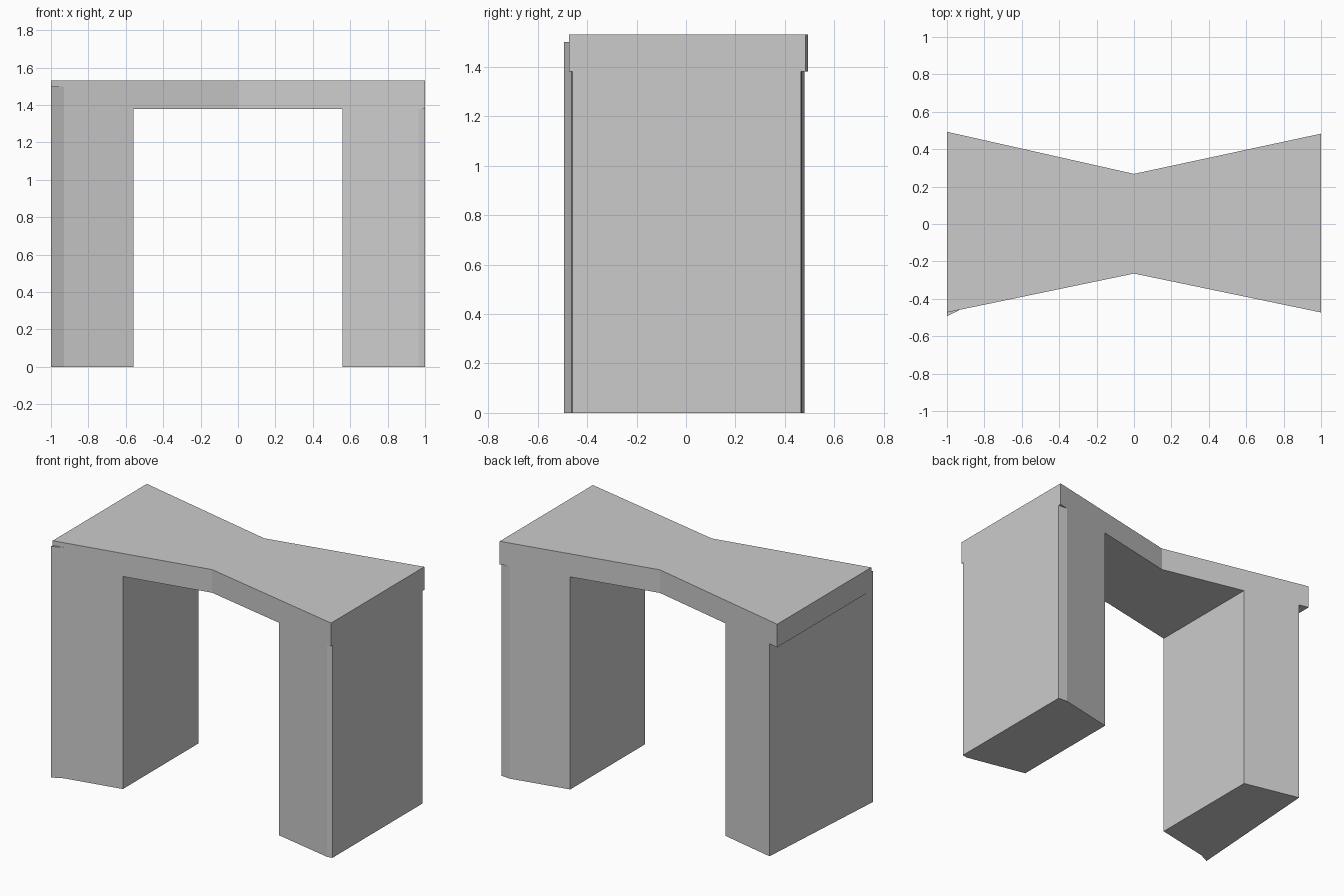
import bpy
import bmesh

cube = bpy.data.objects.get("Cube")
if cube:
    bpy.data.objects.remove(cube, do_unlink=True)

# Single plain grey
grey = bpy.data.materials.new("plain_grey")
grey.use_nodes = True
colour = (0.6, 0.6, 0.6, 1.0)
grey.diffuse_color = colour
grey.node_tree.nodes["Principled BSDF"].inputs["Base Color"].default_value = colour

BACK_WAIST, FRONT_WAIST = 0.268, -0.265
TOP, SLAB_BASE, LEG_TOP = 1.53, 1.38, 1.5


def back(x):
    """Back edge of the bow-tie slab."""
    return BACK_WAIST + abs(x) * (0.225 if x < 0 else 0.215)


def front(x):
    """Front edge of the bow-tie slab."""
    return FRONT_WAIST - abs(x) * 0.208


def prism(name, outline, z0, z1):
    """Extrude a counter-clockwise outline from z0 to z1."""
    bm = bmesh.new()
    base = bm.faces.new([bm.verts.new((x, y, z0)) for x, y in outline])
    top = bmesh.ops.extrude_face_region(bm, geom=[base])["geom"]
    verts = [v for v in top if isinstance(v, bmesh.types.BMVert)]
    bmesh.ops.translate(bm, verts=verts, vec=(0, 0, z1 - z0))
    bmesh.ops.recalc_face_normals(bm, faces=bm.faces[:])
    mesh = bpy.data.meshes.new(name)
    bm.to_mesh(mesh)
    bm.free()
    mesh.materials.append(grey)
    obj = bpy.data.objects.new(name, mesh)
    bpy.context.collection.objects.link(obj)
    return obj


# Bow-tie table top
xs = (-1, 0, 1)
prism("table_top",
      [(x, front(x)) for x in xs] + [(x, back(x)) for x in reversed(xs)],
      SLAB_BASE, TOP)

# Legs follow the slab edges, with slightly skewed outer ends
INNER = 0.56
prism("left_leg",
      [(INNER, front(INNER)), (0.965, front(0.965)), (1, -0.46),
       (1, 0.465), (0.935, back(0.935)), (INNER, back(INNER))],
      0, LEG_TOP)
prism("right_leg",
      [(-INNER, back(-INNER)), (-0.935, back(-0.935)), (-1, -0.493),
       (-0.93, front(-0.93)), (-INNER, front(-INNER))],
      0, LEG_TOP)
